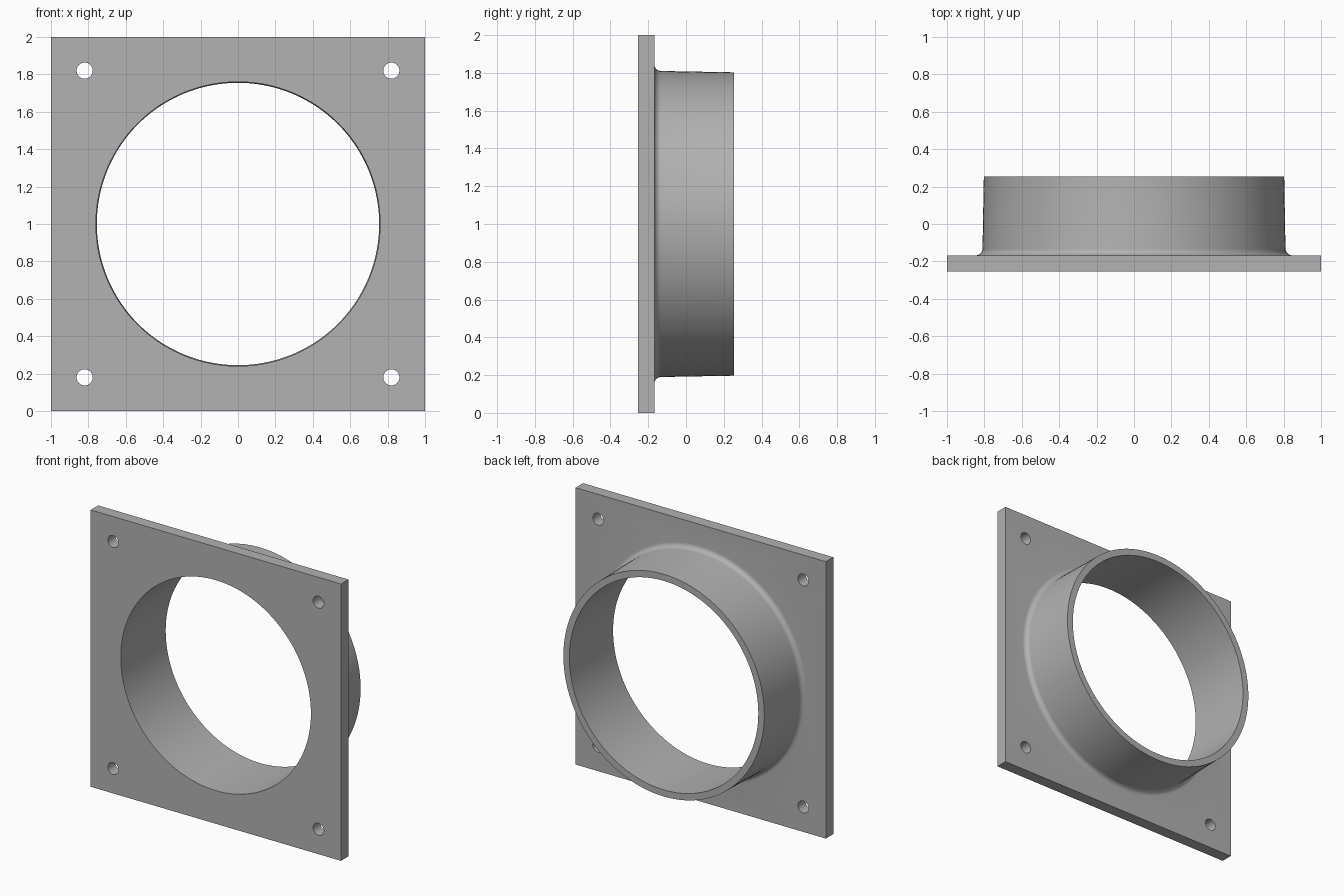
import bpy, bmesh, math

if "Cube" in bpy.data.objects:
    bpy.data.objects.remove(bpy.data.objects["Cube"])

Y_FRONT, Y_BACK, Y_END = -0.253, -0.168, 0.253   # plate front, plate back, collar end
R_BORE, R_BORE_END = 0.76, 0.755                 # bore, slightly tapered
R_BASE, R_END, FILLET = 0.81, 0.803, 0.036       # collar outside and root fillet
HOLE, R_HOLE, CZ = 0.82, 0.043, 1.0

grey = bpy.data.materials.new("grey")
grey.diffuse_color = (0.445, 0.445, 0.445, 1)
grey.use_nodes = True
grey.node_tree.nodes["Principled BSDF"].inputs["Base Color"].default_value = grey.diffuse_color

bm = bmesh.new()


def loop(points):
    """Closed loop of edges through the points."""
    vs = [bm.verts.new(p) for p in points]
    es = [bm.edges.new((v, vs[(i + 1) % len(vs)])) for i, v in enumerate(vs)]
    return vs, es


def circle(r, y, n=128, cx=0, cz=CZ):
    return loop([(cx + r * math.cos(math.tau * i / n), y,
                  cz + r * math.sin(math.tau * i / n)) for i in range(n)])


def square(y):
    return loop([(-1, y, 0), (1, y, 0), (1, y, 2), (-1, y, 2)])


def skin(a, b, smooth=True):
    """Quad strip between two matching loops."""
    n = len(a[0])
    for i in range(n):
        j = (i + 1) % n
        bm.faces.new((a[0][i], a[0][j], b[0][j], b[0][i])).smooth = smooth


def fill(loops):
    """Flat face with openings."""
    bmesh.ops.triangle_fill(bm, use_beauty=True,
                            edges=[e for lp in loops for e in lp[1]],
                            normal=(0, 1, 0))


# Plate outline and screw holes
front, back = [square(Y_FRONT)], [square(Y_BACK)]
for sx in (-1, 1):
    for sz in (-1, 1):
        for side, y in ((front, Y_FRONT), (back, Y_BACK)):
            side.append(circle(R_HOLE, y, 32, sx * HOLE, CZ + sz * HOLE))

# Collar: bore, end rim, outer wall and root fillet
bore = circle(R_BORE, Y_FRONT)
rings = [bore, circle(R_BORE_END, Y_END), circle(R_END, Y_END)]
for k in range(9):
    a = math.pi / 2 * k / 8
    rings.append(circle(R_BASE + FILLET * (1 - math.cos(a)),
                        Y_BACK + FILLET * (1 - math.sin(a))))
for k, (a, b) in enumerate(zip(rings, rings[1:])):
    skin(a, b, smooth=(k != 1))

# Plate faces and edges
fill(front + [rings[0]])
fill(back + [rings[-1]])
for k, (a, b) in enumerate(zip(front, back)):
    skin(a, b, smooth=(k > 0))

bmesh.ops.recalc_face_normals(bm, faces=bm.faces)
mesh = bpy.data.meshes.new("flange_plate_with_collar")
bm.to_mesh(mesh)
bm.free()
mesh.materials.append(grey)
flange = bpy.data.objects.new("flange_plate_with_collar", mesh)
bpy.context.collection.objects.link(flange)

# Keep crisp edges between flat and round surfaces
bpy.context.view_layer.objects.active = flange
flange.select_set(True)
bpy.ops.object.shade_smooth_by_angle(angle=math.radians(30))
